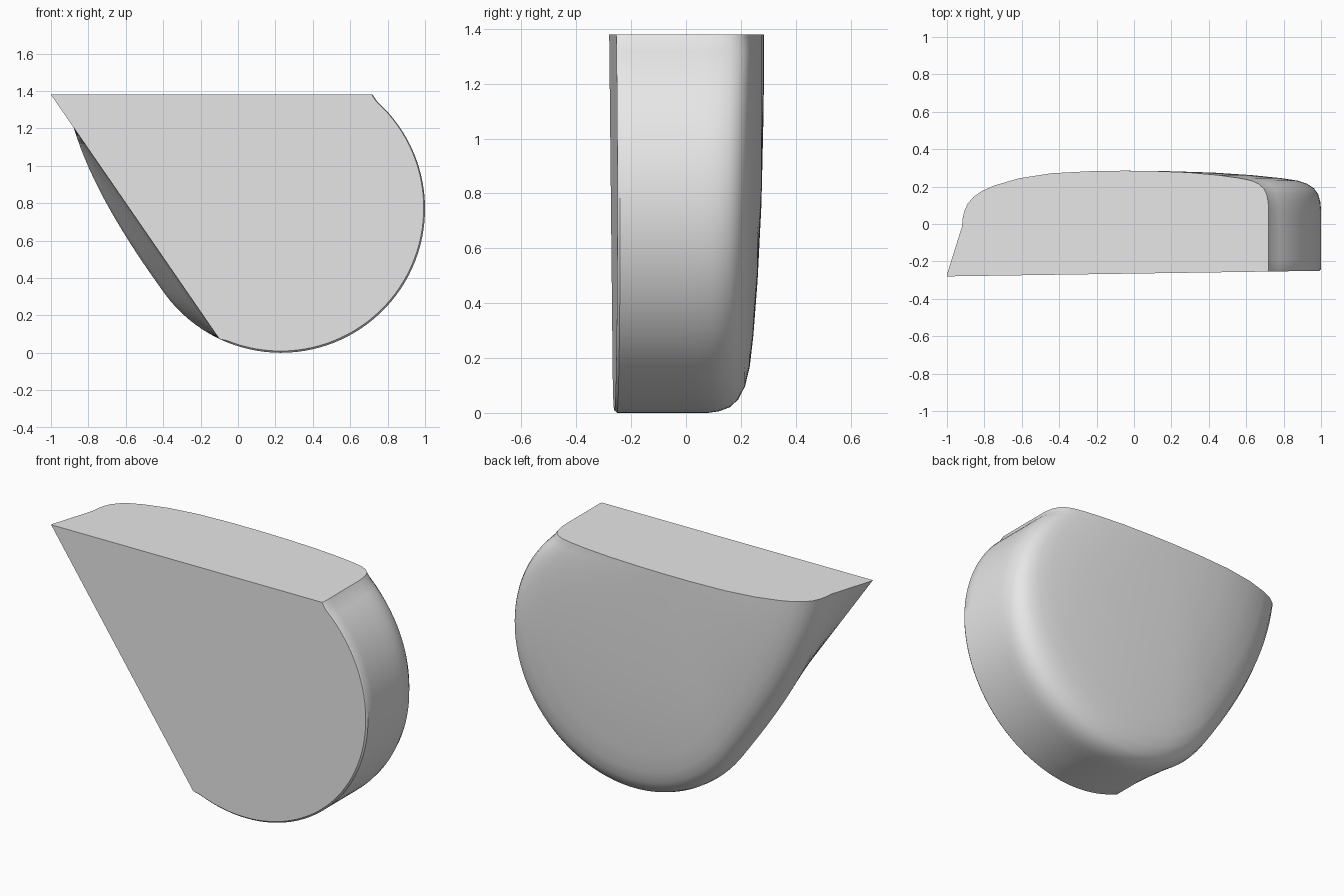
import bpy, bmesh, math
from mathutils import Vector
from mathutils.geometry import interpolate_bezier

old = bpy.data.objects.get("Cube")
if old:
    bpy.data.objects.remove(old, do_unlink=True)

TOP = 1.38                      # height of the flat top
POLE = Vector((-0.05, TOP))     # rings shrink towards this point
CENTRE, RADIUS = Vector((0.23, 0.77)), 0.77


def on_circle(deg):
    a = math.radians(deg)
    return CENTRE + RADIUS * Vector((math.cos(a), math.sin(a)))


def arc(start, end, count):
    return [on_circle(start + (end - start) * i / count) for i in range(count + 1)]


def front_y(x):
    return -0.28 + 0.015 * (x + 1)


# Outline in (x, z): bulged left side, then the round belly up to the right corner
bulge = interpolate_bezier(Vector((-0.92, TOP)), Vector((-0.86, 1.02)),
                           Vector((-0.64, 0.66)), on_circle(216.4), 20)
left_back = [p.xy for p in bulge] + arc(216.4, 244.6, 8)[1:]
belly = arc(244.6, 408, 52)[1:] + [Vector((0.72, TOP))]
back = left_back + belly

# The front edge cuts the left side with a straight line
tip, join = Vector((-1, TOP)), left_back[-1]
left_front = [join.lerp(tip, (p.y - join.y) / (TOP - join.y)) for p in left_back]
front = left_front + belly

# Softer, lower shoulder towards the upper left
drop = [0.095 * max(0, (-p.x - 0.1) / 0.82) ** 1.5 for p in back]

rings = []
# Small bevel around the front face, then the side wall
rim = left_front + [POLE + (p - POLE) * 0.993 for p in belly]
rings.append([(p.x, front_y(p.x), p.y) for p in rim])
for k in range(6):
    t = k / 6
    ring = []
    for f, b, d in zip(front, back, drop):
        p = f.lerp(b, t)
        y0 = front_y(f.x) + 0.01
        ring.append((p.x, y0 + (0.08 - d - y0) * t, p.y))
    rings.append(ring)

# Rounded shoulder and shallow dome: (scale, depth)
dome = [(1, 0.08), (0.996, 0.12), (0.985, 0.16), (0.965, 0.19), (0.93, 0.215),
        (0.88, 0.232), (0.8, 0.245), (0.65, 0.261), (0.45, 0.275), (0.2, 0.283)]
for s, y in dome:
    ring = []
    for b, d in zip(back, drop):
        p = POLE + (b - POLE) * s
        ring.append((p.x, y - d * s ** 4, p.y))
    rings.append(ring)

# Skin the rings and close the pole, the front and the flat top
bm = bmesh.new()
rows = [[bm.verts.new(co) for co in ring] for ring in rings]
pole = bm.verts.new((POLE.x, 0.285, TOP))
for a, b in zip(rows, rows[1:]):
    for i in range(len(a) - 1):
        bm.faces.new((a[i], a[i + 1], b[i + 1], b[i]))
last = rows[-1]
for i in range(len(last) - 1):
    bm.faces.new((last[i], last[i + 1], pole))
bm.faces.new(rows[0])
bm.faces.new([r[0] for r in rows] + [pole] + [r[-1] for r in reversed(rows)])
bmesh.ops.remove_doubles(bm, verts=bm.verts, dist=0.0001)
bmesh.ops.recalc_face_normals(bm, faces=bm.faces)

mesh = bpy.data.meshes.new("rounded_body")
bm.to_mesh(mesh)
bm.free()
body = bpy.data.objects.new("rounded_body", mesh)
bpy.context.collection.objects.link(body)

# Plain grey
grey = bpy.data.materials.new("light_grey")
grey.use_nodes = True
colour = (0.8, 0.8, 0.8, 1)
grey.diffuse_color = colour
grey.node_tree.nodes["Principled BSDF"].inputs["Base Color"].default_value = colour
mesh.materials.append(grey)

bpy.ops.object.select_all(action="DESELECT")
body.select_set(True)
bpy.context.view_layer.objects.active = body
bpy.ops.object.shade_smooth_by_angle(angle=math.radians(35))
